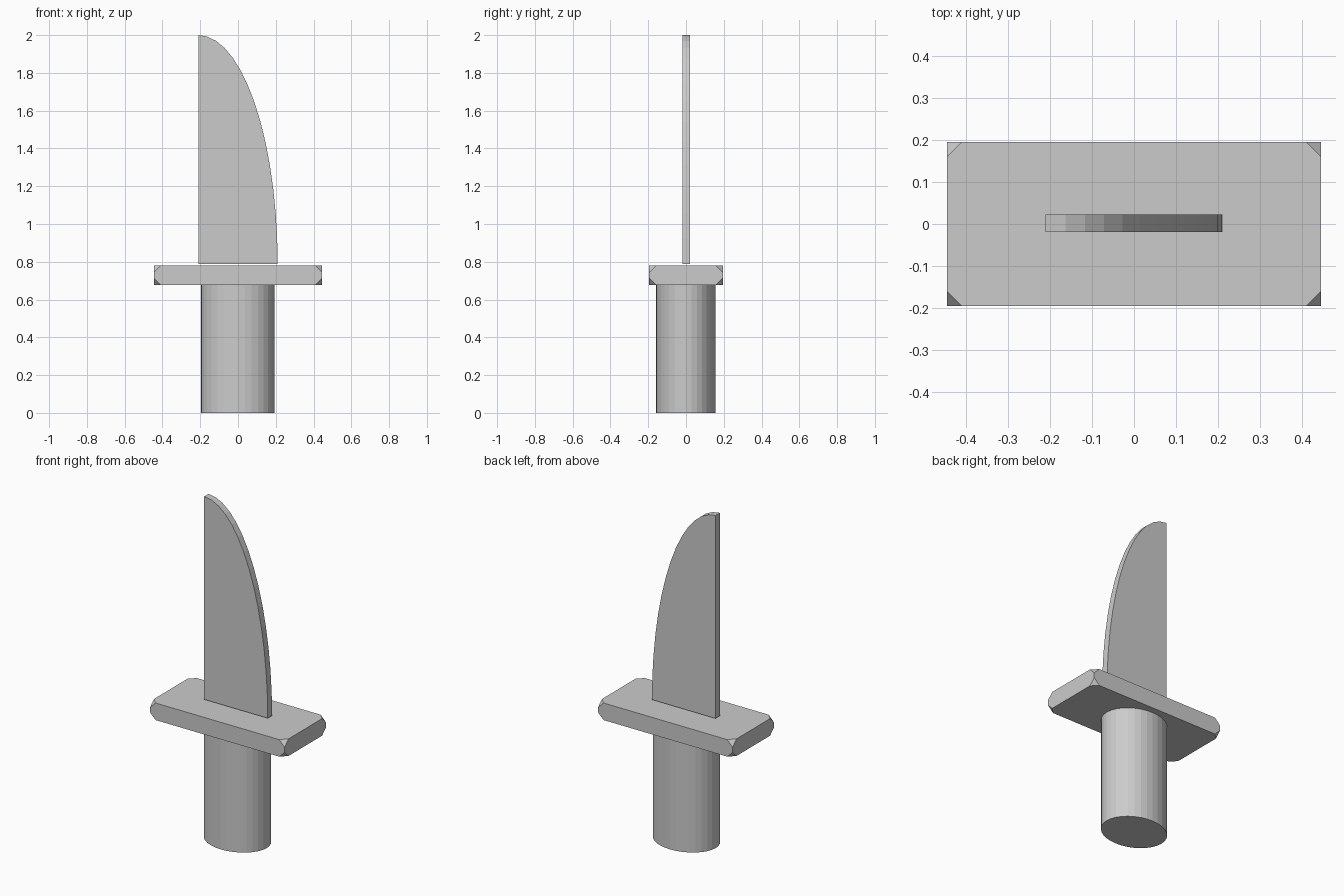
import bpy, bmesh, math
from mathutils import Matrix

if "Cube" in bpy.data.objects:
    bpy.data.objects.remove(bpy.data.objects["Cube"])

steel = bpy.data.materials.new("plain_grey")
steel.diffuse_color = (0.6, 0.6, 0.6, 1)
steel.use_nodes = True
steel.node_tree.nodes["Principled BSDF"].inputs["Base Color"].default_value = steel.diffuse_color


def add_object(name, bm):
    bmesh.ops.recalc_face_normals(bm, faces=bm.faces[:])
    mesh = bpy.data.meshes.new(name)
    bm.to_mesh(mesh)
    bm.free()
    mesh.materials.append(steel)
    obj = bpy.data.objects.new(name, mesh)
    bpy.context.collection.objects.link(obj)
    return obj


# Handle: faceted oval cylinder
bm = bmesh.new()
bmesh.ops.create_cone(bm, cap_ends=True, segments=32, radius1=1, radius2=1, depth=1,
                      matrix=Matrix.Translation((-0.002, -0.002, 0.34))
                      @ Matrix.Diagonal((0.194, 0.157, 0.68, 1)))
add_object("handle", bm)

# Guard: flat block with its eight corners cut off
bm = bmesh.new()
bmesh.ops.create_cube(bm, size=1, matrix=Matrix.Translation((0, 0, 0.729))
                      @ Matrix.Diagonal((0.89, 0.39, 0.102, 1)))
bmesh.ops.bevel(bm, geom=bm.verts[:], offset=0.036, offset_type='OFFSET',
                segments=1, affect='VERTICES')
add_object("guard", bm)

# Blade: quarter ellipse with a straight spine, extruded to a thin plate
STEPS = 14
LEFT, BOTTOM, WIDTH, HEIGHT = -0.21, 0.787, 0.42, 1.213
bm = bmesh.new()
outline = [(LEFT, BOTTOM)]
for i in range(STEPS + 1):
    a = math.pi / 2 * i / STEPS
    outline.append((LEFT + WIDTH * math.cos(a), BOTTOM + HEIGHT * math.sin(a)))
face = bm.faces.new([bm.verts.new((x, -0.019, z)) for x, z in outline])
ext = bmesh.ops.extrude_face_region(bm, geom=[face])
moved = [v for v in ext["geom"] if isinstance(v, bmesh.types.BMVert)]
bmesh.ops.translate(bm, verts=moved, vec=(0, 0.041, 0))
add_object("blade", bm)
